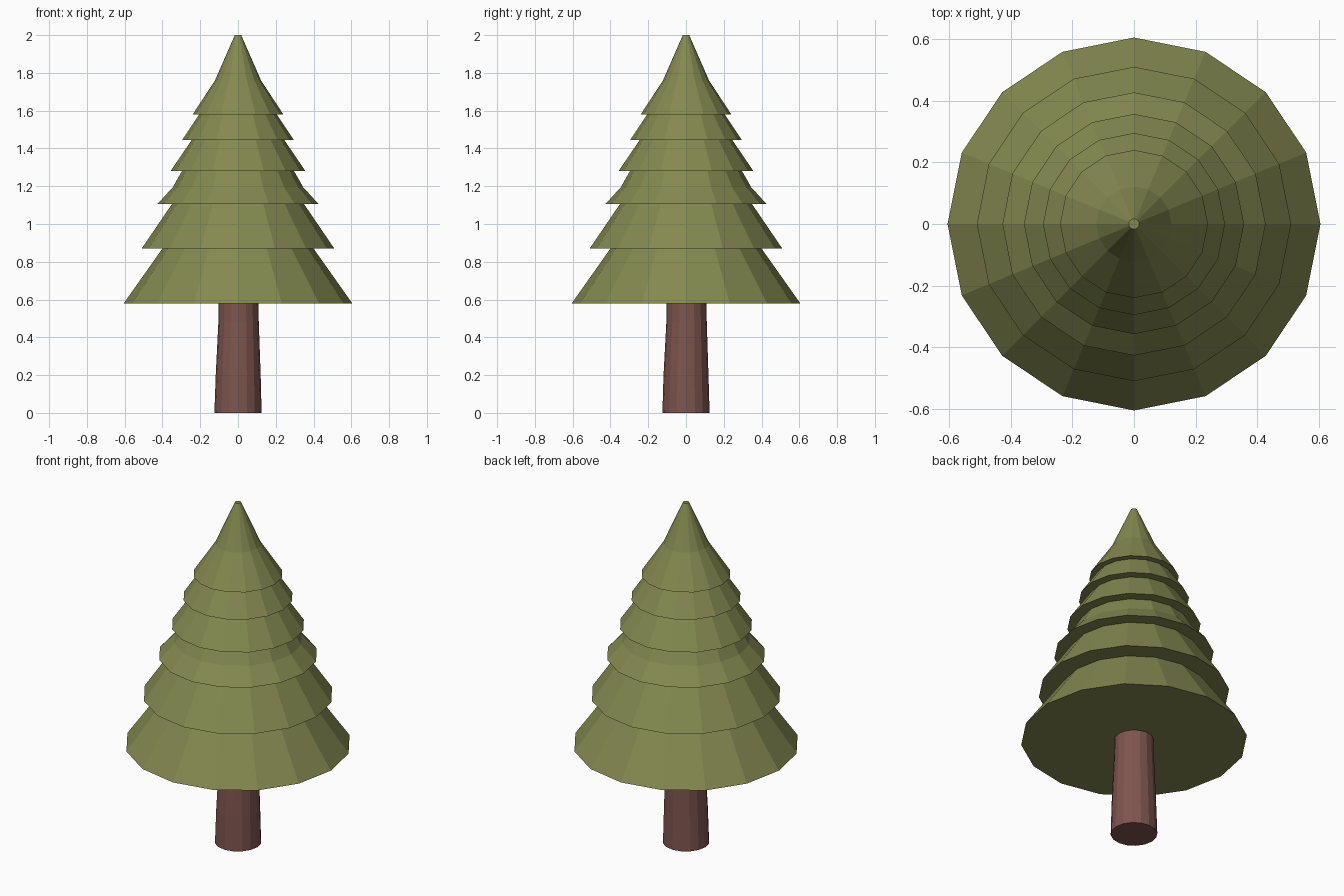
import bpy, bmesh
from math import cos, sin, pi

if "Cube" in bpy.data.objects:
    bpy.data.objects.remove(bpy.data.objects["Cube"])

SIDES = 16


def material(name, rgb):
    m = bpy.data.materials.new(name)
    m.diffuse_color = (*rgb, 1)
    m.use_nodes = True
    m.node_tree.nodes["Principled BSDF"].inputs["Base Color"].default_value = m.diffuse_color
    return m


def lathe(name, rings, mat):
    """Stack of flat-shaded rings (radius, z, x shift, y shift), capped at both ends."""
    bm = bmesh.new()
    loops = []
    for r, z, dx, dy in rings:
        loops.append([bm.verts.new((dx + r * cos(2 * pi * i / SIDES),
                                    dy + r * sin(2 * pi * i / SIDES), z))
                      for i in range(SIDES)])
    for a, b in zip(loops, loops[1:]):
        for i in range(SIDES):
            j = (i + 1) % SIDES
            bm.faces.new((a[i], a[j], b[j], b[i]))
    bm.faces.new(loops[0][::-1])
    bm.faces.new(loops[-1])
    bmesh.ops.recalc_face_normals(bm, faces=bm.faces)
    me = bpy.data.meshes.new(name)
    bm.to_mesh(me)
    bm.free()
    me.materials.append(mat)
    ob = bpy.data.objects.new(name, me)
    bpy.context.collection.objects.link(ob)
    return ob


green = material("needles", (0.23, 0.25, 0.08))
brown = material("bark", (0.21, 0.09, 0.075))

# Trunk, slightly tapered and bent
lathe("trunk", [(0.125, 0.0, 0, 0), (0.119, 0.2, 0.001, 0.0),
                (0.107, 0.48, 0.003, 0.003), (0.105, 0.6, 0.002, 0.002)], brown)

# Foliage tiers: each skirt rises inward, then a flat ledge steps out to the next
profile = [(0.605, 0.58), (0.40, 0.87),
           (0.51, 0.87), (0.35, 1.105),
           (0.427, 1.105), (0.345, 1.195), (0.297, 1.28),
           (0.357, 1.28), (0.245, 1.445),
           (0.295, 1.445), (0.205, 1.58),
           (0.24, 1.58), (0.122, 1.76), (0.017, 2.0)]
lathe("foliage", [(r, z, 0, 0) for r, z in profile], green)
